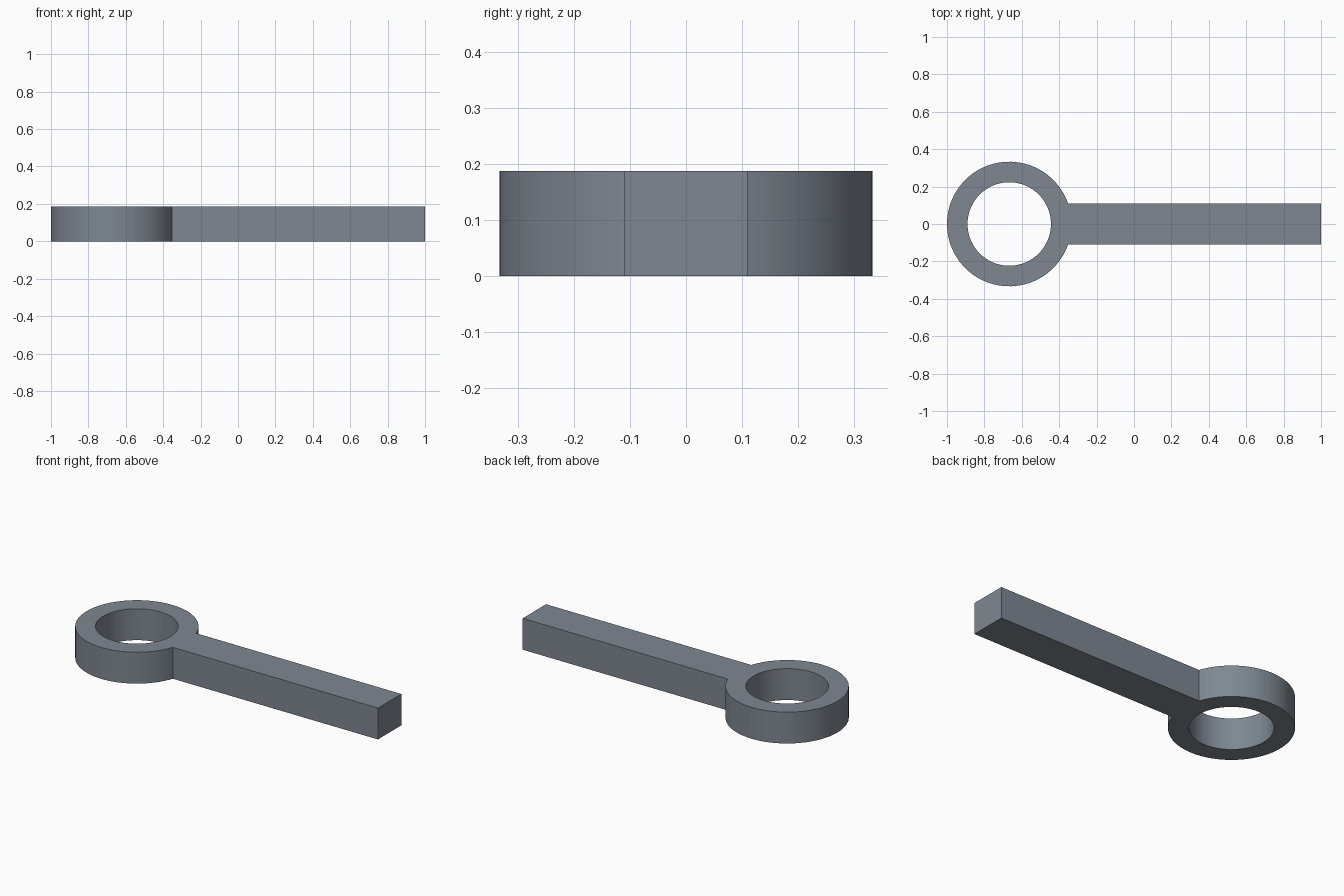
import bpy, bmesh, math

if "Cube" in bpy.data.objects:
    bpy.data.objects.remove(bpy.data.objects["Cube"])

HEIGHT = 0.187
CX, R_OUT, R_IN = -0.667, 0.333, 0.223   # ring centre and radii
HALF_W, X_END = 0.11, 1.0                # bar half width and free end
ARC, NECK = 84, 16                       # segments on the free ring / at the bar

a0 = math.asin(HALF_W / R_OUT)           # angle where the bar meets the ring
x_joint = R_OUT * math.cos(a0)

# Matching inner and outer points, counter-clockwise from the upper joint
angles = [a0 + (2 * math.pi - 2 * a0) * i / ARC for i in range(ARC + 1)]
angles += [2 * math.pi - a0 + 2 * a0 * i / NECK for i in range(1, NECK)]
inner = [(CX + R_IN * math.cos(a), R_IN * math.sin(a)) for a in angles]
outer = [(CX + R_OUT * math.cos(a), R_OUT * math.sin(a)) for a in angles[:ARC + 1]]
outer += [(CX + x_joint, HALF_W * (2 * i / NECK - 1)) for i in range(1, NECK)]
n = len(angles)

bm = bmesh.new()


def add_level(z):
    """One flat face of the part: ring quads plus the bar; returns its rims."""
    vi = [bm.verts.new((x, y, z)) for x, y in inner]
    vo = [bm.verts.new((x, y, z)) for x, y in outer]
    tips = [bm.verts.new((X_END, s * HALF_W, z)) for s in (-1, 1)]
    for i in range(n):
        j = (i + 1) % n
        bm.faces.new((vi[i], vo[i], vo[j], vi[j]))
    joint = vo[ARC:] + [vo[0]]
    bm.faces.new(tips + joint[::-1])
    return vi, vo[:ARC + 1] + tips


# Bottom and top faces joined by the hole wall and the outside wall
for low, high in zip(add_level(0.0), add_level(HEIGHT)):
    for i in range(len(low)):
        j = (i + 1) % len(low)
        bm.faces.new((low[i], low[j], high[j], high[i]))

bmesh.ops.recalc_face_normals(bm, faces=bm.faces)
mesh = bpy.data.meshes.new("ring_with_handle")
bm.to_mesh(mesh)
bm.free()

grey = bpy.data.materials.new("slate grey")
grey.diffuse_color = (0.21, 0.245, 0.285, 1)
grey.use_nodes = True
grey.node_tree.nodes["Principled BSDF"].inputs["Base Color"].default_value = grey.diffuse_color
mesh.materials.append(grey)

part = bpy.data.objects.new("ring_with_handle", mesh)
bpy.context.collection.objects.link(part)
bpy.context.view_layer.objects.active = part
part.select_set(True)
bpy.ops.object.shade_smooth_by_angle(angle=math.radians(30))
